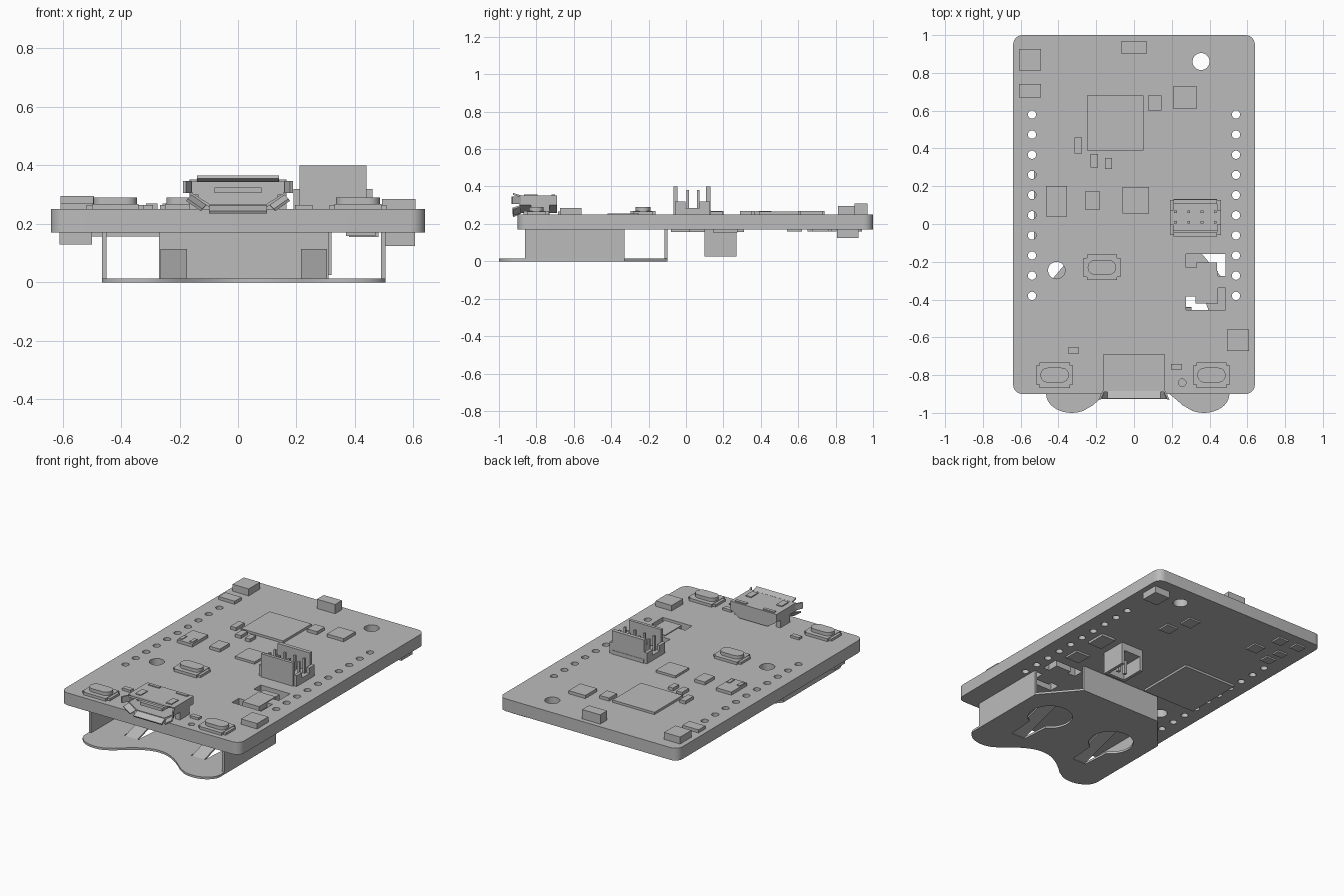
import bpy, bmesh, math
from math import cos, sin, pi, radians
from mathutils import Matrix, Vector

cube = bpy.data.objects.get("Cube")
if cube:
    bpy.data.objects.remove(cube)

GREY = (0.5, 0.5, 0.5, 1)
mat = bpy.data.materials.new("plain grey")
mat.use_nodes = True
mat.diffuse_color = GREY
mat.node_tree.nodes["Principled BSDF"].inputs["Base Color"].default_value = GREY

TOP, UNDER = 0.25, 0.17


def finish(obj, smooth=False):
    obj.data.materials.clear()
    obj.data.materials.append(mat)
    if smooth:
        bpy.ops.object.select_all(action='DESELECT')
        obj.select_set(True)
        bpy.context.view_layer.objects.active = obj
        bpy.ops.object.shade_smooth_by_angle(angle=radians(30))
    return obj


def arc(cx, cy, r, a0=0, a1=360, n=24):
    return [(cx + r * cos(radians(a0 + (a1 - a0) * i / n)),
             cy + r * sin(radians(a0 + (a1 - a0) * i / n))) for i in range(n + (abs(a1 - a0) < 360))]


def rounded(cx, cy, w, d, r, n=6):
    pts = []
    for i, (sx, sy) in enumerate([(1, 1), (-1, 1), (-1, -1), (1, -1)]):
        pts += arc(cx + sx * (w / 2 - r), cy + sy * (d / 2 - r), r, 90 * i, 90 * i + 90, n)
    return pts


def sheet(name, loops, z0, z1):
    """Flat slab from an outline followed by its holes."""
    cu = bpy.data.curves.new(name, 'CURVE')
    cu.dimensions, cu.fill_mode, cu.extrude = '2D', 'BOTH', (z1 - z0) / 2
    for loop in loops:
        sp = cu.splines.new('POLY')
        sp.points.add(len(loop) - 1)
        for p, (x, y) in zip(sp.points, loop):
            p.co = (x, y, 0, 1)
        sp.use_cyclic_u = True
    obj = bpy.data.objects.new(name, cu)
    bpy.context.collection.objects.link(obj)
    obj.location.z = (z0 + z1) / 2
    bpy.ops.object.select_all(action='DESELECT')
    obj.select_set(True)
    bpy.context.view_layer.objects.active = obj
    bpy.ops.object.convert(target='MESH')
    return finish(bpy.context.object, True)


def mesh_object(name, bm):
    bmesh.ops.recalc_face_normals(bm, faces=bm.faces)
    me = bpy.data.meshes.new(name)
    bm.to_mesh(me)
    bm.free()
    obj = bpy.data.objects.new(name, me)
    bpy.context.collection.objects.link(obj)
    return finish(obj)


def boxes(name, items):
    """One object of boxes given as (cx, cy, width, depth, z0, z1)."""
    bm = bmesh.new()
    for cx, cy, w, d, z0, z1 in items:
        m = Matrix.Translation((cx, cy, (z0 + z1) / 2)) @ Matrix.Diagonal((w, d, z1 - z0, 1))
        bmesh.ops.create_cube(bm, size=1, matrix=m)
    return mesh_object(name, bm)


def strip(name, a, b, across, thick=0.01):
    """Thin plate whose two ends are centred on a and b."""
    a, b, across = Vector(a), Vector(b), Vector(across)
    n = (b - a).cross(across).normalized() * thick / 2
    bm = bmesh.new()
    rings = [[bm.verts.new(p + s * across / 2 + t * n) for s, t in
              [(-1, -1), (1, -1), (1, 1), (-1, 1)]] for p in (a, b)]
    for r in rings:
        bm.faces.new(r)
    for i in range(4):
        j = (i + 1) % 4
        bm.faces.new([rings[0][i], rings[0][j], rings[1][j], rings[1][i]])
    return mesh_object(name, bm)


# Circuit board with pin holes, mounting holes and bracket slots
def bracket(y, s):
    pts = [(-.105, 0), (.105, 0), (.105, .115), (.06, .115), (.06, .045),
           (-.05, .045), (-.05, .07), (-.105, .07)]
    return [(.38 + u, y + s * v) for u, v in pts]


holes = [arc(.355, .86, .045, n=32), arc(-.41, -.245, .045, n=32), arc(.255, -.84, .02)]
holes += [arc(sx * .54, .58 - .1067 * i, .022, n=20) for sx in (-1, 1) for i in range(10)]
holes += [bracket(-.16, -1), bracket(-.455, 1)]
sheet("circuit_board", [rounded(0, .05, 1.28, 1.9, .05)] + holes, UNDER, TOP)
boxes("bracket_tongue", [(.385, -.335, .12, .17, TOP - .03, TOP + .005)])

# Flat chips on the top: cx, cy, width, depth, height
chips = {
    "main_chip": (-.1, .535, .3, .29, .015),
    "corner_sensor": (-.55, .87, .115, .115, .045),
    "corner_chip": (-.55, .705, .115, .07, .02),
    "antenna_block": (0, .935, .13, .07, .06),
    "crystal": (.11, .64, .07, .08, .02),
    "square_chip": (.27, .67, .12, .12, .02),
    "capacitor_a": (-.295, .415, .04, .085, .02),
    "capacitor_b": (-.21, .335, .04, .07, .02),
    "capacitor_c": (-.135, .32, .035, .06, .02),
    "regulator": (-.41, .12, .11, .16, .02),
    "small_chip": (-.22, .125, .075, .1, .02),
    "middle_chip": (.01, .125, .14, .14, .015),
    "edge_sensor": (.55, -.615, .115, .115, .035),
    "light_a": (-.32, -.67, .06, .03, .015),
    "light_b": (.225, -.755, .06, .03, .015),
}
for name, (cx, cy, w, d, h) in chips.items():
    boxes(name, [(cx, cy, w, d, TOP, TOP + h)])
boxes("regulator_pads", [(x, .08, .022, .05, TOP + .02, TOP + .025) for x in (-.45, -.375)])

# Push buttons
for name, x, y in [("middle", -.17, -.23), ("left_front", .41, -.8), ("right_front", -.42, -.8)]:
    boxes(name + "_switch", [(x, y, .16, .135, TOP, TOP + .018), (x, y, .195, .1, TOP, TOP + .015)])
    sheet(name + "_button", [rounded(x, y, .15, .078, .038)], TOP + .01, TOP + .04)

# Pin header: low body, two tall walls, two rows of pins
boxes("header_base", [(.325, .035, .27, .14, TOP, .285), (.325, .035, .23, .195, TOP, .275)])
boxes("header_walls", [(.325, -.056, .23, .02, TOP, .4), (.325, .118, .23, .024, TOP, .4)]
      + [(.325 + s * .125, y, .02, .055, TOP, .32) for s in (-1, 1) for y in (-.03, .1)])
boxes("header_pins", [(.22 + .07 * i, y, .014, .014, .28, .38) for i in range(4) for y in (.01, .065)])

# Socket: hollow shell with closed rear, flared lips and inner tongue
profile = [(-.1, .258), (.1, .258), (.165, .3), (.165, .352), (-.165, .352), (-.165, .3)]
bm = bmesh.new()
front, rear = ([bm.verts.new((x, y, z)) for x, z in profile] for y in (-.89, -.69))
bm.faces.new(rear)
for i in range(len(profile)):
    j = (i + 1) % len(profile)
    bm.faces.new([front[i], front[j], rear[j], rear[i]])
shell = mesh_object("socket_shell", bm)
solid = shell.modifiers.new("wall", 'SOLIDIFY')
solid.thickness = .01
boxes("socket_tongue", [(0, -.8, .16, .18, .305, .325)])
strip("socket_top_lip", (0, -.885, .348), (0, -.925, .36), (.28, 0, 0))
strip("socket_bottom_lip", (0, -.885, .26), (0, -.925, .24), (.2, 0, 0))
for s in (-1, 1):
    side = "left" if s > 0 else "right"
    strip("socket_lip_" + side, (s * .162, -.885, .326), (s * .183, -.93, .326), (0, 0, .04))
    strip("socket_slant_lip_" + side, (s * .135, -.885, .279), (s * .15, -.925, .265), (s * .05, 0, .035))
    boxes("socket_latch_" + side, [(s * .11, -.83, .04, .07, .35, .358), (s * .1, -.71, .08, .02, .35, .358)])
    boxes("socket_foot_" + side, [(s * .15, -.78, .03, .1, TOP - .02, .3)])

# Battery clip: wavy plate with two keyholes
MID = .02


def keyhole(cx):
    return arc(cx, -.48, .135, -62, 242, 28) + [(cx - .05, -.78), (cx + .05, -.78)]


half = [(.29, -.1), (.485, -.33), (.485, -.9)]
half += [(.35 + .135 * cos(t), -.9 - .1 * sin(t)) for t in [pi * i / 20 for i in range(1, 14)]]
half += [(.272 * (1 - i / 8), -.991 + .16 * sin(pi * i / 16)) for i in range(1, 9)]
outline = [(MID + x, y) for x, y in half] + [(MID - x, y) for x, y in reversed(half[:-1])]
sheet("battery_clip_plate", [outline, keyhole(MID + .24), keyhole(MID - .24)], 0, .014)
for s in (-1, 1):
    side = "left" if s > 0 else "right"
    boxes("battery_clip_wall_" + side, [(MID + s * .477, -.595, .016, .53, .004, UNDER)])
    strip("battery_spring_" + side, (MID + s * .24, -.78, .007), (MID + s * .24, -.44, .11), (.09, 0, 0))
boxes("battery_clip_back", [(MID, -.107, .58, .014, .004, UNDER)])
boxes("plus_mark", [(.03, -.22, .2, .012, -.0, .0005), (.03, -.22, .012, .16, -.0, .0005)])

# Underside connector with an open back and hanging pins
boxes("under_connector", [(.17, .185, .02, .17, .025, UNDER), (.31, .185, .02, .17, .025, UNDER),
                          (.24, .185, .16, .17, .12, UNDER), (.24, .11, .16, .02, .025, UNDER)])
boxes("under_connector_pins", [(x, .17, .02, .02, .03, .13) for x in (.215, .265)])

# Parts on the underside: cx, cy, width, depth, height
under = [(.55, .865, .11, .115, .045), (-.555, -.7, .11, .115, .04), (-.34, .115, .38, .39, .014),
         (-.34, .74, .08, .08, .01), (-.4, .9, .07, .07, .01), (-.5, .78, .07, .05, .01),
         (-.53, .91, .07, .06, .01), (-.49, .68, .07, .06, .01), (.16, .72, .08, .09, .01),
         (.215, .58, .08, .08, .01), (.43, .21, .1, .13, .015), (.42, -.03, .1, .1, .012)]
for i, (cx, cy, w, d, h) in enumerate(under):
    boxes("under_part_%d" % (i + 1), [(cx, cy, w, d, UNDER - h, UNDER)])
